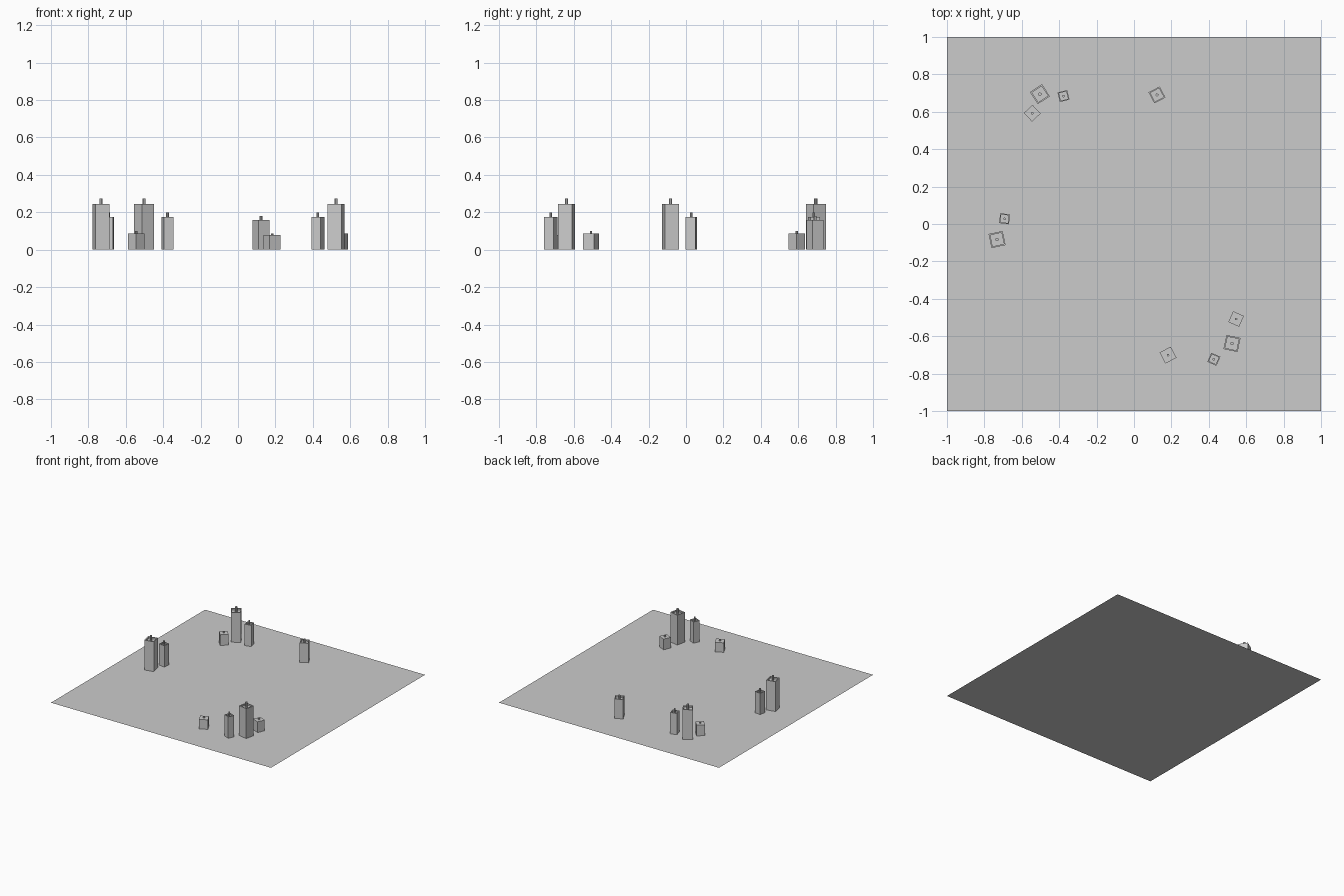
import bpy, bmesh
from math import radians
from mathutils import Matrix, Vector

if "Cube" in bpy.data.objects:
    bpy.data.objects.remove(bpy.data.objects["Cube"])


def add_object(name, bm):
    bmesh.ops.recalc_face_normals(bm, faces=bm.faces[:])
    mesh = bpy.data.meshes.new(name)
    bm.to_mesh(mesh)
    bm.free()
    obj = bpy.data.objects.new(name, mesh)
    bpy.context.collection.objects.link(obj)
    return obj


def tower(name, x, y, turn, size, height, top, mast_radius, rim):
    # square block
    bm = bmesh.new()
    bmesh.ops.create_cube(bm, size=1, matrix=Matrix.Translation((0, 0, height / 2))
                          @ Matrix.Diagonal((size, size, height, 1)))
    floor = height
    if rim:
        # sunken roof behind a parapet
        roof = max(bm.faces, key=lambda f: f.calc_center_median().z)
        bmesh.ops.inset_region(bm, faces=[roof], thickness=rim)
        inner = bmesh.ops.extrude_discrete_faces(bm, faces=[roof])["faces"][0]
        floor = height - 0.012
        bmesh.ops.translate(bm, verts=inner.verts[:], vec=Vector((0, 0, -0.012)))
    block = add_object(name, bm)

    # rooftop mast
    bm = bmesh.new()
    bmesh.ops.create_cone(bm, cap_ends=True, segments=8, radius1=mast_radius,
                          radius2=mast_radius, depth=top - floor,
                          matrix=Matrix.Translation((0, 0, (top + floor) / 2)))
    mast = add_object(name + "_mast", bm)
    for obj in (block, mast):
        obj.location = (x, y, 0)
        obj.rotation_euler.z = radians(turn)


# ground sheet
bm = bmesh.new()
bmesh.ops.create_grid(bm, x_segments=1, y_segments=1, size=1)
add_object("ground_sheet", bm)

# size, height, mast top, mast radius, parapet width
kinds = {
    "tall_tower": (0.077, 0.245, 0.275, 0.009, 0.011),
    "slim_tower": (0.053, 0.175, 0.20, 0.007, 0.009),
    "medium_tower": (0.067, 0.16, 0.18, 0.008, 0.010),
    "low_block": (0.063, 0.088, 0.10, 0.007, 0),
    "squat_block": (0.067, 0.078, 0.087, 0.007, 0),
}

# kind, x, y, turn in degrees
places = [
    ("tall_tower", -0.503, 0.694, 33),
    ("slim_tower", -0.377, 0.684, 14),
    ("low_block", -0.544, 0.592, 43),
    ("medium_tower", 0.123, 0.69, 28),
    ("slim_tower", -0.692, 0.028, -7),
    ("tall_tower", -0.732, -0.083, 12),
    ("low_block", 0.546, -0.508, -24),
    ("tall_tower", 0.524, -0.639, -12),
    ("slim_tower", 0.427, -0.723, -24),
    ("squat_block", 0.182, -0.701, 28),
]
for i, (kind, x, y, turn) in enumerate(places):
    tower(f"{kind}_{i + 1}", x, y, turn, *kinds[kind])
